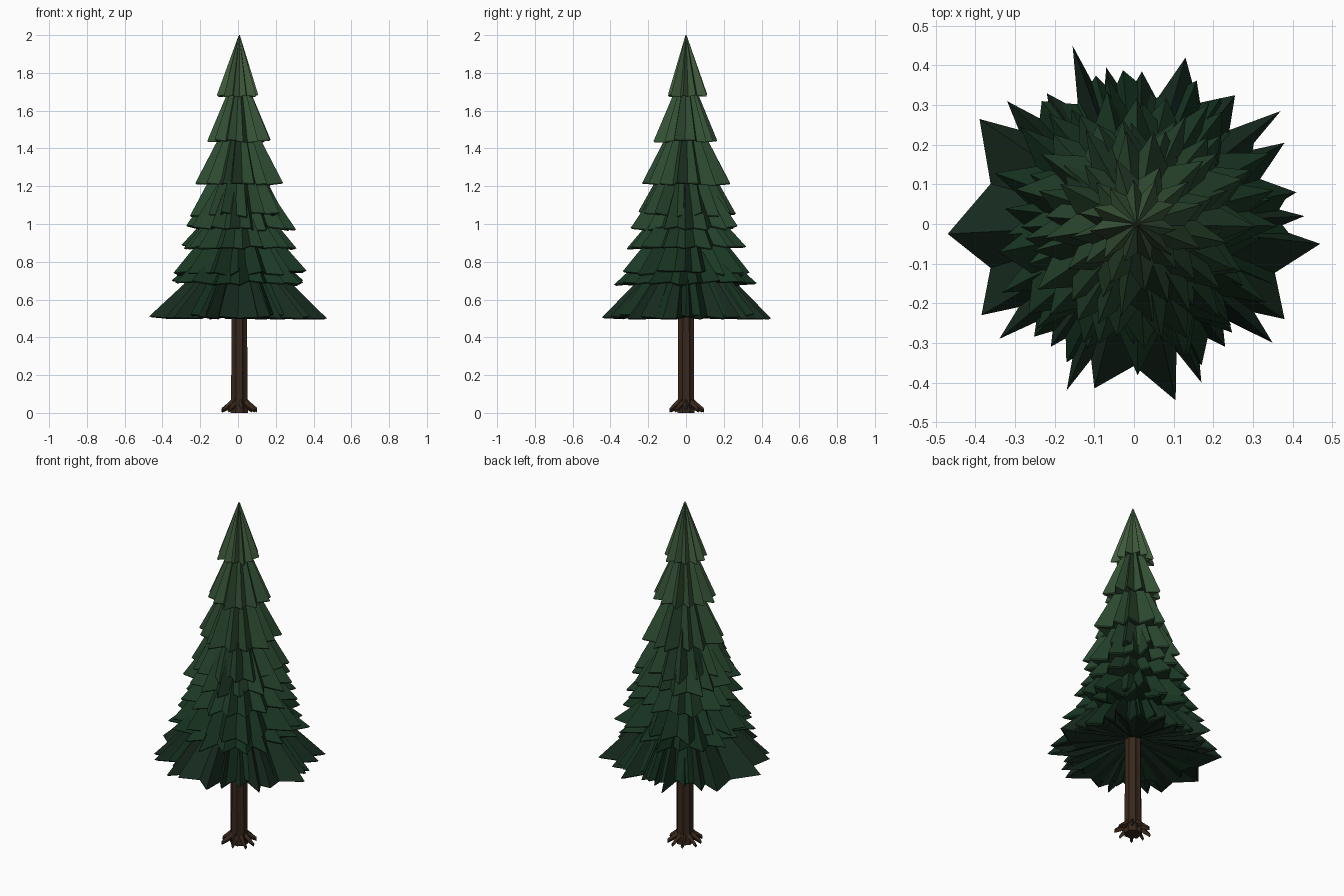
import bpy, bmesh, math, random
from mathutils import Vector

if "Cube" in bpy.data.objects:
    bpy.data.objects.remove(bpy.data.objects["Cube"])

random.seed(11)
CX = 0.007  # trunk axis sits slightly right of the bounding-box centre


def material(name, rgb):
    m = bpy.data.materials.new(name)
    m.diffuse_color = (*rgb, 1)
    m.use_nodes = True
    m.node_tree.nodes["Principled BSDF"].inputs["Base Color"].default_value = m.diffuse_color
    return m


def loft(name, rings, mat):
    """Skin equal-length rings of points, capping both ends."""
    bm = bmesh.new()
    vr = [[bm.verts.new(p) for p in ring] for ring in rings]
    n = len(vr[0])
    for a, b in zip(vr, vr[1:]):
        for i in range(n):
            j = (i + 1) % n
            bm.faces.new((a[i], a[j], b[j], b[i]))
    bm.faces.new(vr[0])
    bm.faces.new(vr[-1])
    bmesh.ops.recalc_face_normals(bm, faces=bm.faces)
    me = bpy.data.meshes.new(name)
    bm.to_mesh(me)
    bm.free()
    ob = bpy.data.objects.new(name, me)
    bpy.context.collection.objects.link(ob)
    me.materials.append(mat)
    return ob


def skirt(name, tips, valley, z_top, r_top, z_rim, under, jag, mat):
    """Closed star-shaped cone: pleated top, jagged rim, hollow underside."""
    pts = []
    for i, (a, r) in enumerate(tips):
        a2, r2 = tips[(i + 1) % len(tips)]
        if a2 < a:
            a2 += 2 * math.pi
        v = min(r, r2) * valley * random.uniform(0.95, 1.04)
        pts += [(a, r, random.uniform(0, jag)),
                ((a + a2) / 2, v, random.uniform(0, jag))]
    mean = sum(p[1] for p in pts) / len(pts)
    # Radius factor, height and share of rim jitter: top, rim, rim lip, underside centre
    rows = [[(CX + math.cos(a) * r * k, math.sin(a) * r * k, z + dz * share)
             for a, r, dz in pts]
            for k, z, share in ((r_top / mean, z_top, 0), (1, z_rim + 0.002, 1),
                                (0.97, z_rim - 0.004, 1),
                                (0.035 / mean, z_rim + under, 0))]
    return loft(name, rows, mat)


def random_tips(n, r, spread):
    start = random.random() * 6
    return sorted(((start + 2 * math.pi * (i + random.uniform(-0.25, 0.25)) / n) % (2 * math.pi),
                   r * (random.uniform(1 - spread, 1) if i % 3 else 1)) for i in range(n))


bark = material("bark", (0.04, 0.021, 0.012))

# Ribbed trunk running up to the tip
profile = [(0, 0.05), (0.07, 0.047), (0.6, 0.044), (1.3, 0.022), (2.0, 0.003)]
loft("trunk", [[(CX + math.cos(i * math.pi / 8) * r * (1 if i % 2 else 0.86),
                 math.sin(i * math.pi / 8) * r * (1 if i % 2 else 0.86), z)
                for i in range(16)] for z, r in profile], bark)

# Root toes splayed round the base
for i in range(9):
    a = 2 * math.pi * (i + random.uniform(-0.15, 0.15)) / 9
    out = Vector((math.cos(a), math.sin(a), 0))
    side = Vector((-out.y, out.x, 0))
    rings = []
    for r, z, w, h in ((0.03, 0.06, 0.015, 0.025), (0.06, 0.036, 0.012, 0.02),
                       (random.uniform(0.088, 0.1), 0.014, 0.008, 0.012)):
        c = Vector((CX, 0, z)) + out * r
        rings.append([c + side * w, c + Vector((0, 0, h)), c - side * w,
                      c - Vector((0, 0, min(h, z)))])
    loft(f"root_{i + 1}", rings, bark)

# Foliage tiers: tip count, radius, spread, valley, z top, r top, z rim, hollow, jitter, shade
tiers = [
    (11, 0.120, 0.17, 0.70, 1.995, 0.004, 1.675, 0.03, 0.012, 1.00),
    (12, 0.173, 0.17, 0.72, 1.78, 0.022, 1.435, 0.03, 0.012, 0.80),
    (13, 0.236, 0.17, 0.74, 1.55, 0.048, 1.205, 0.03, 0.012, 0.66),
    (14, 0.270, 0.18, 0.77, 1.31, 0.10, 1.035, 0.04, 0.03, 0.58),
    (15, 0.300, 0.18, 0.77, 1.20, 0.12, 0.965, 0.04, 0.025, 0.54),
    (16, 0.318, 0.18, 0.79, 1.05, 0.14, 0.865, 0.04, 0.025, 0.45),
    (16, 0.356, 0.19, 0.79, 0.95, 0.15, 0.725, 0.05, 0.03, 0.38),
    (17, 0.382, 0.19, 0.79, 0.85, 0.16, 0.675, 0.05, 0.025, 0.34),
    (19, 0.392, 0.10, 0.86, 0.77, 0.17, 0.505, 0.08, 0.02, 0.28),
]
for k, (n, r, sp, val, zt, rt, zr, un, jag, s) in enumerate(tiers):
    green = material(f"needles_{k + 1}", (0.05 * s ** 1.6, 0.105 * s, 0.046 * s))
    skirt(f"foliage_tier_{k + 1}", random_tips(n, r, sp), val, zt, rt, zr, un, jag, green)

# Widest bottom skirt with its own irregular outline of branch tips
outline = [(.47, -.05), (.38, -.24), (.35, -.30), (.23, -.31), (.17, -.40), (.105, -.445),
           (-.10, -.415), (-.17, -.42), (-.21, -.31), (-.34, -.29), (-.385, -.23),
           (-.47, -.025), (-.39, .265), (-.32, .31), (-.22, .33), (-.155, .45),
           (-.07, .395), (.02, .385), (.13, .42), (.255, .325), (.37, .285),
           (.38, .205), (.41, .08), (.43, .02)]
tips = sorted((math.atan2(y, x - CX) % (2 * math.pi), math.hypot(x - CX, y))
              for x, y in outline)
skirt("foliage_bottom_tier", tips, 0.82, 0.76, 0.17, 0.497, 0.08, 0.014,
      material("needles_bottom", (0.009, 0.025, 0.014)))
